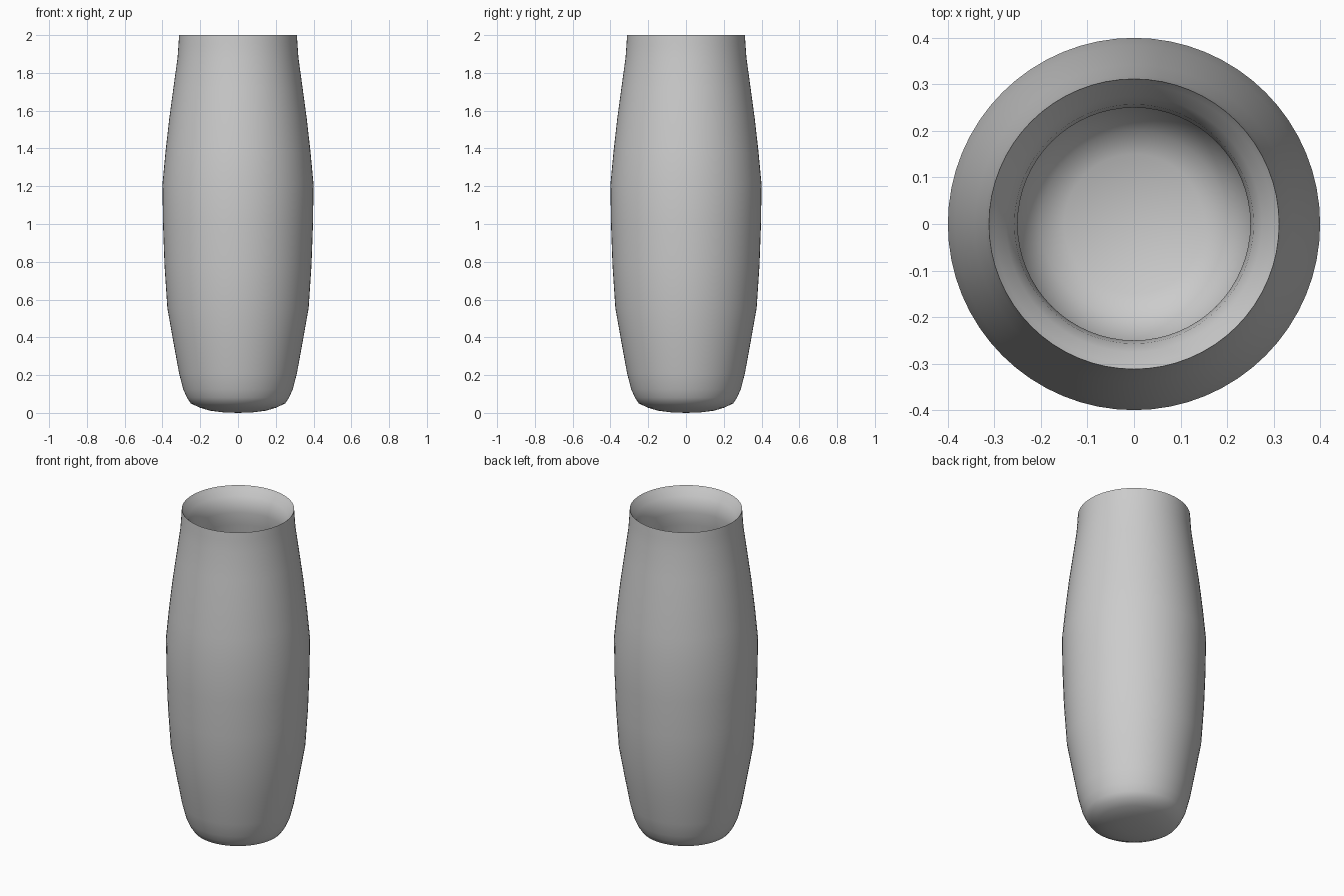
import bpy, bmesh, math

if "Cube" in bpy.data.objects:
    bpy.data.objects.remove(bpy.data.objects["Cube"])

# Vase wall profile (radius, height): outside from the base up, over the lip, down the inside
outside = [(0, 0), (0.08, 0.003), (0.15, 0.012), (0.20, 0.027), (0.25, 0.05), (0.27, 0.08),
           (0.29, 0.125), (0.312, 0.21), (0.343, 0.38), (0.374, 0.555), (0.389, 0.78),
           (0.397, 1.0), (0.40, 1.21), (0.384, 1.38), (0.365, 1.55), (0.342, 1.72),
           (0.32, 1.88), (0.315, 1.95), (0.312, 2.0)]
inside = [(0.30, 1.982), (0.275, 1.95), (0.257, 1.91), (0.25, 1.86), (0.262, 1.78), (0.30, 1.55),
          (0.325, 1.38), (0.34, 1.21), (0.337, 1.0), (0.315, 0.555), (0.255, 0.21),
          (0.23, 0.15), (0.20, 0.115), (0.15, 0.085), (0, 0.08)]

bm = bmesh.new()
verts = [bm.verts.new((r, 0, z)) for r, z in outside + inside]
edges = [bm.edges.new(p) for p in zip(verts, verts[1:])]
bmesh.ops.spin(bm, geom=verts + edges, cent=(0, 0, 0), axis=(0, 0, 1),
               angle=math.tau, steps=64, use_duplicate=False)
bmesh.ops.remove_doubles(bm, verts=bm.verts, dist=1e-4)
bmesh.ops.recalc_face_normals(bm, faces=bm.faces)
mesh = bpy.data.meshes.new("vase")
bm.to_mesh(mesh)
bm.free()

# Plain grey finish
mat = bpy.data.materials.new("light grey")
mat.diffuse_color = (0.6, 0.6, 0.6, 1)
mat.use_nodes = True
mat.node_tree.nodes["Principled BSDF"].inputs["Base Color"].default_value = mat.diffuse_color
mesh.materials.append(mat)

vase = bpy.data.objects.new("vase", mesh)
bpy.context.collection.objects.link(vase)
bpy.context.view_layer.objects.active = vase
vase.select_set(True)
bpy.ops.object.shade_smooth_by_angle(angle=math.radians(60))
